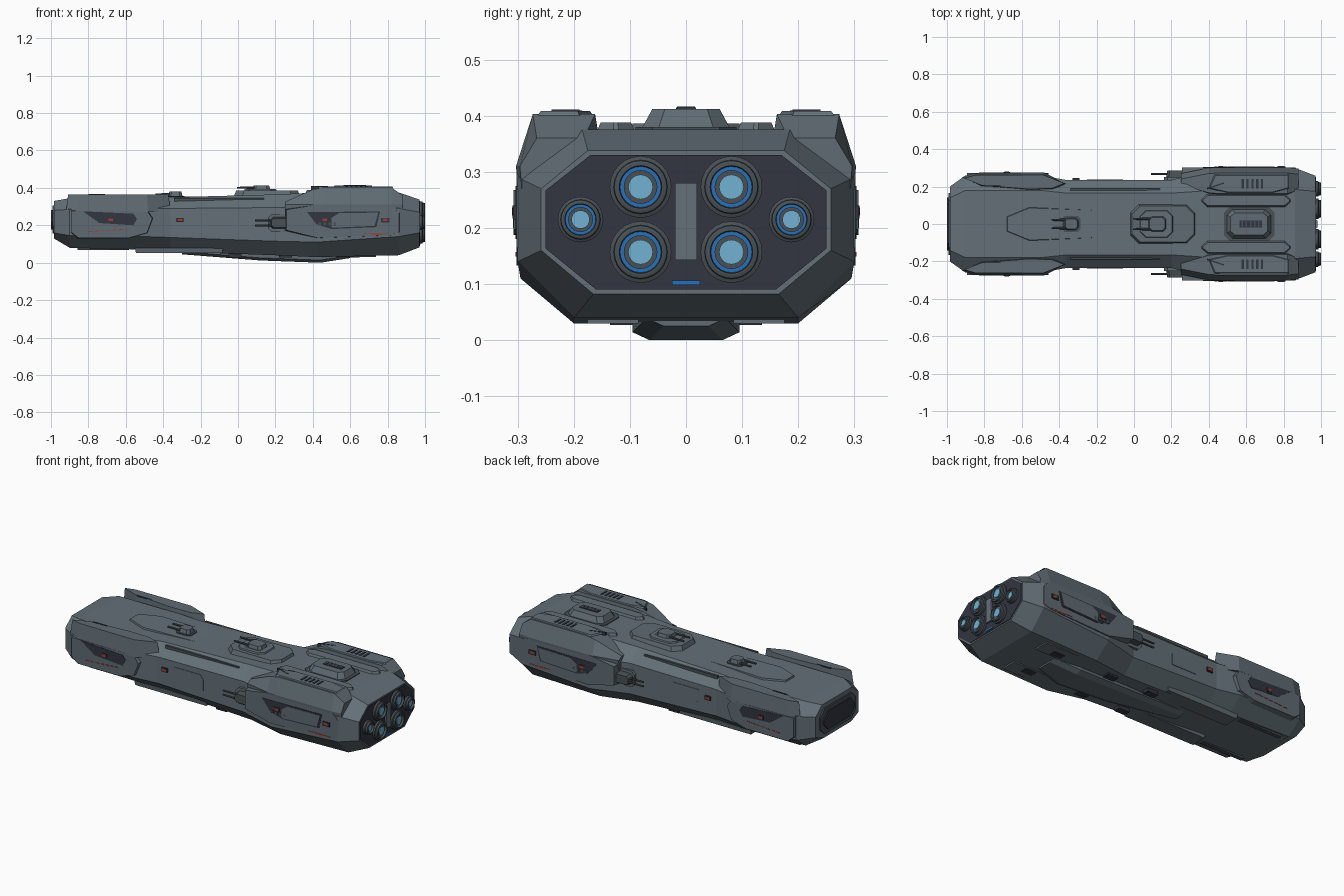
import bpy, bmesh, math

cube = bpy.data.objects.get("Cube")
if cube:
    bpy.data.objects.remove(cube)


def material(name, r, g, b):
    m = bpy.data.materials.new(name)
    m.use_nodes = True
    m.diffuse_color = (r, g, b, 1)
    m.node_tree.nodes["Principled BSDF"].inputs["Base Color"].default_value = (r, g, b, 1)
    return m


HULL = material("hull grey", .125, .16, .185)
ARMOUR = material("armour grey", .115, .147, .17)
METAL = material("gun metal", .065, .08, .09)
DARK = material("dark recess", .032, .036, .052)
BLUE = material("engine blue", .02, .17, .5)
GLOW = material("engine glow", .17, .45, .65)
RED = material("marker red", .36, .045, .03)


def solid(name, loops, mat):
    """Skin a row of equal point loops and cap both ends."""
    bm = bmesh.new()
    rings = [[bm.verts.new(p) for p in loop] for loop in loops]
    n = len(rings[0])
    for a, b in zip(rings, rings[1:]):
        for i in range(n):
            j = (i + 1) % n
            bm.faces.new((a[i], a[j], b[j], b[i]))
    bm.faces.new(rings[0])
    bm.faces.new(rings[-1])
    bmesh.ops.recalc_face_normals(bm, faces=bm.faces)
    mesh = bpy.data.meshes.new(name)
    bm.to_mesh(mesh)
    bm.free()
    mesh.materials.append(mat)
    ob = bpy.data.objects.new(name, mesh)
    bpy.context.collection.objects.link(ob)
    return ob


def shrink(outline, d):
    """Pull an outline toward its centre by about d on each axis."""
    us, vs = zip(*outline)
    cu, cv = (min(us) + max(us)) / 2, (min(vs) + max(vs)) / 2
    ku, kv = 1 - 2 * d / (max(us) - min(us)), 1 - 2 * d / (max(vs) - min(vs))
    return [(cu + (u - cu) * ku, cv + (v - cv) * kv) for u, v in outline]


def deck(name, outline, z0, z1, mat, bevel=0.0):
    """Plate lying flat: outline in x, y."""
    return solid(name, [[(x, y, z0) for x, y in outline],
                        [(x, y, z1) for x, y in shrink(outline, bevel)]], mat)


def flank(name, outline, y0, y1, s, mat, bevel=0.0):
    """Plate on a side: outline in x, z."""
    return solid(name, [[(x, s * y0, z) for x, z in outline],
                        [(x, s * y1, z) for x, z in shrink(outline, bevel)]], mat)


def rect(u0, u1, v0, v1):
    return [(u0, v0), (u1, v0), (u1, v1), (u0, v1)]


def octagon(u0, u1, v0, v1, c):
    return [(u0 + c, v0), (u1 - c, v0), (u1, v0 + c), (u1, v1 - c),
            (u1 - c, v1), (u0 + c, v1), (u0, v1 - c), (u0, v0 + c)]


def lathe(name, profile, y, z, mat, n=24):
    """Round part along x from (x, radius) pairs."""
    ob = solid(name, [[(x, y + r * math.cos(i * math.tau / n), z + r * math.sin(i * math.tau / n))
                       for i in range(n)] for x, r in profile], mat)
    bpy.ops.object.select_all(action='DESELECT')
    bpy.context.view_layer.objects.active = ob
    ob.select_set(True)
    bpy.ops.object.shade_smooth_by_angle(angle=math.radians(35))
    return ob


def section(x, wt, w, zt, zs, zl, zb, wb):
    half = [(wt, zt), (w, zs), (w, zl), (wb, zb)]
    return [(x, y, z) for y, z in half] + [(x, -y, z) for y, z in reversed(half)]


# Main hull: x, top half width, half width, top, shoulder, lower edge, bottom, bottom half width
solid("main_hull", [section(*s) for s in (
    (-.985, .14, .20, .33, .28, .16, .13, .13),
    (-.90, .18, .26, .345, .285, .145, .08, .17),
    (-.50, .18, .26, .345, .29, .14, .07, .17),
    (-.36, .165, .235, .35, .29, .135, .06, .15),
    (.20, .165, .235, .365, .295, .115, .04, .16),
    (.42, .18, .295, .375, .295, .11, .03, .20),
    (.86, .185, .30, .375, .29, .14, .04, .20),
    (.97, .175, .258, .338, .27, .16, .082, .165))], HULL)

# Nose cap with recessed panel
for name, x, grow, mat in (("nose_rim", -.993, 0, METAL), ("nose_panel", -1, .022, DARK)):
    o = octagon(-.165 + grow, .165 - grow, .155 + grow, .305 - grow, .04)
    solid(name, [[(-.97, y, z) for y, z in o], [(x, y, z) for y, z in o]], mat)

# Stern plate, spine bar and status strip
solid("stern_plate", [section(x, .17, .25, .33, .267, .163, .09, .16) for x in (.95, .973)], DARK)
for name, w, z0, z1, x, mat in (("stern_bar", .02, .143, .28, .982, HULL),
                                ("stern_strip", .025, .098, .106, .977, BLUE)):
    solid(name, [[(a, y, z) for y, z in rect(-w, w, z0, z1)] for a in (.96, x)], mat)

# Engines: y, z, scale
for s in (1, -1):
    for y, z, k in ((.081, .273, 1), (.081, .157, 1), (.188, .215, .74)):
        lathe("engine_nozzle", [(.96, .055 * k), (.985, .055 * k), (.988, .048 * k), (.998, .047 * k),
                                (1, .043 * k), (1, .038 * k), (.982, .036 * k)], s * y, z, METAL)
        lathe("engine_ring", [(.97, .037 * k), (.987, .037 * k)], s * y, z, BLUE)
        lathe("engine_collar", [(.97, .03 * k), (.990, .03 * k)], s * y, z, METAL)
        lathe("engine_core", [(.97, .022 * k), (.994, .022 * k)], s * y, z, GLOW)

for s in (1, -1):
    # Rear shoulder armour: x, inner edge, outer edge, top
    solid("rear_shoulder", [[(x, s * y, z) for y, z in (
        (yi, .33), (yi + .012, zt), (yo - .03, zt), (yo, .31), (yo - .005, .25), (yi, .25))]
        for x, yi, yo, zt in ((.25, .20, .27, .325), (.40, .155, .30, .392),
                              (.46, .15, .303, .403), (.82, .15, .303, .403), (.88, .17, .296, .36))], ARMOUR)
    deck("rear_shoulder_cap", [(.40, s * .19), (.50, s * .165), (.74, s * .165),
                               (.83, s * .19), (.83, s * .265), (.43, s * .265)], .40, .408, HULL, .006)
    deck("rear_inner_step", octagon(.36, .84, min(s * .09, s * .16), max(s * .09, s * .16), .03),
         .37, .388, HULL, .008)
    for i in range(5):
        x = .575 + i * .026
        deck("shoulder_vent", rect(x, x + .012, s * .215 - .025, s * .215 + .025), .40, .411, DARK)
    deck("shoulder_slot", [(.39, s * .185), (.48, s * .215), (.48, s * .223), (.39, s * .193)],
         .39, .4095, DARK)

    # Rear side armour with machinery bay
    flank("rear_side_panel", [(.25, .29), (.40, .315), (.84, .305), (.87, .27), (.87, .16),
                              (.82, .14), (.42, .125), (.25, .17)], .225, .302, s, ARMOUR, .008)
    flank("rear_bay", [(.37, .27), (.76, .275), (.74, .19), (.50, .18), (.42, .205)],
          .29, .304, s, DARK)
    flank("rear_bay_cover", [(.54, .265), (.75, .268), (.73, .197), (.50, .187), (.50, .24)],
          .29, .307, s, ARMOUR)
    for i in range(4):
        x = .43 + i * .027
        flank("bay_block", rect(x, x + .014, .20, .215), .30, .308, s, METAL)
    flank("rear_marker_frame", rect(.765, .81, .215, .24), .30, .308, s, DARK)
    flank("rear_stripe", rect(.67, .81, .153, .157), .29, .3035, s, RED)
    flank("rear_stripe_core", rect(.72, .77, .149, .153), .29, .3035, s, RED)

    # Front shoulder armour and cheek panels
    deck("front_shoulder", [(-.92, s * .25), (-.82, s * .20), (-.56, s * .175), (-.43, s * .18),
                            (-.36, s * .215), (-.48, s * .275), (-.86, s * .272)], .27, .366, ARMOUR, .012)
    deck("front_slot", [(-.80, s * .20), (-.71, s * .2), (-.71, s * .207), (-.80, s * .21)],
         .36, .368, DARK)
    flank("front_side_panel", [(-.90, .285), (-.48, .285), (-.45, .24), (-.48, .155), (-.58, .125),
                               (-.86, .125), (-.90, .16)], .22, .274, s, ARMOUR, .008)
    flank("front_bay", [(-.83, .275), (-.56, .262), (-.54, .235), (-.56, .20), (-.74, .212)],
          .26, .276, s, DARK)
    for i in range(7):
        x = -.80 + i * .032
        flank("front_stripe", rect(x, x + .022, .165 + i * .002, .169 + i * .002), .26, .2765, s, RED)

    # Marker lamps
    for x, y in ((-.68, .28), (-.31, .246), (.465, .309), (.787, .310)):
        flank("marker_housing", rect(x - .018, x + .018, .217, .24), y - .02, y - .001, s, DARK)
        flank("marker_lamp", rect(x - .012, x + .012, .222, .236), y - .02, y, s, RED)

    # Waist panels
    flank("waist_panel", [(-.25, .26), (-.08, .26), (-.06, .235), (-.06, .17), (-.22, .17), (-.25, .2)],
          .22, .238, s, HULL)
    deck("waist_rail", rect(-.34, .14, s * .185 - .006, s * .185 + .006), .32, .346, METAL)

    # Side turret with twin barrels
    flank("side_turret_base", octagon(.16, .30, .165, .26, .02), .22, .25, s, ARMOUR)
    flank("side_turret", octagon(.17, .28, .18, .245, .015), .24, .285, s, METAL, .008)
    for z in (.20, .225):
        lathe("side_barrel", [(.09, .005), (.20, .006)], s * .267, z, METAL, 8)

    # Belly plates
    deck("front_belly_plate", rect(-.55, -.08, s * .13 - .05, s * .13 + .05), .08, .052, ARMOUR, .004)
    deck("rear_belly_plate", rect(.52, .74, s * .13 - .048, s * .13 + .048), .06, .03, HULL, .003)
    for x in (-.05, .22, .58):
        deck("belly_vent", rect(x, x + .07, s * .115 - .02, s * .115 + .02), .06, .027, DARK)
    deck("chin_rail", rect(-.86, -.58, s * .15 - .015, s * .15 + .015), .10, .068, METAL, .003)

# Keel fin
solid("keel", [[(x, y, z) for y, z in ((-w, .06), (-w, zb + .014), (-w + .03, zb),
                                       (w - .03, zb), (w, zb + .014), (w, .06))]
               for x, w, zb in ((-.30, .05, .045), (.12, .085, .012), (.44, .095, 0), (.60, .07, .025))], ARMOUR)

# Top decks: spine, turret platform, rear vent house
deck("spine_deck", [(-.68, -.04), (-.56, -.09), (-.05, -.07), (-.05, .07), (-.56, .09), (-.68, .04)],
     .34, .354, HULL, .004)
deck("turret_platform", octagon(-.02, .33, -.105, .105, .045), .36, .386, ARMOUR, .01)
deck("turret_ring", octagon(.03, .21, -.075, .075, .03), .38, .393, HULL, .006)
deck("rear_house_base", octagon(.48, .75, -.09, .09, .03), .37, .38, METAL)
deck("rear_house", octagon(.495, .735, -.08, .08, .03), .375, .412, ARMOUR, .02)
deck("rear_house_vent", rect(.565, .685, -.018, .018), .41, .415, DARK)
for i in range(5):
    x = .575 + i * .022
    deck("vent_slat", rect(x, x + .008, -.016, .016), .41, .416, METAL)

# Top turrets: x, half size, foot and top height
for x, h, z0, z1 in ((-.335, .05, .35, .381), (.125, .062, .385, .412)):
    deck("turret_foot", octagon(x - h, x + h, -h * .85, h * .85, h * .3), z0 - .01, z0 + .008, METAL)
    deck("top_turret", octagon(x - h * .8, x + h * .8, -h * .7, h * .7, h * .3), z0, z1, ARMOUR, .008)
    for y in (-.45 * h, .45 * h):
        lathe("turret_barrel", [(x - h * 2.1, .005), (x - h * .6, .006)], y, z0 + .016, METAL, 8)
